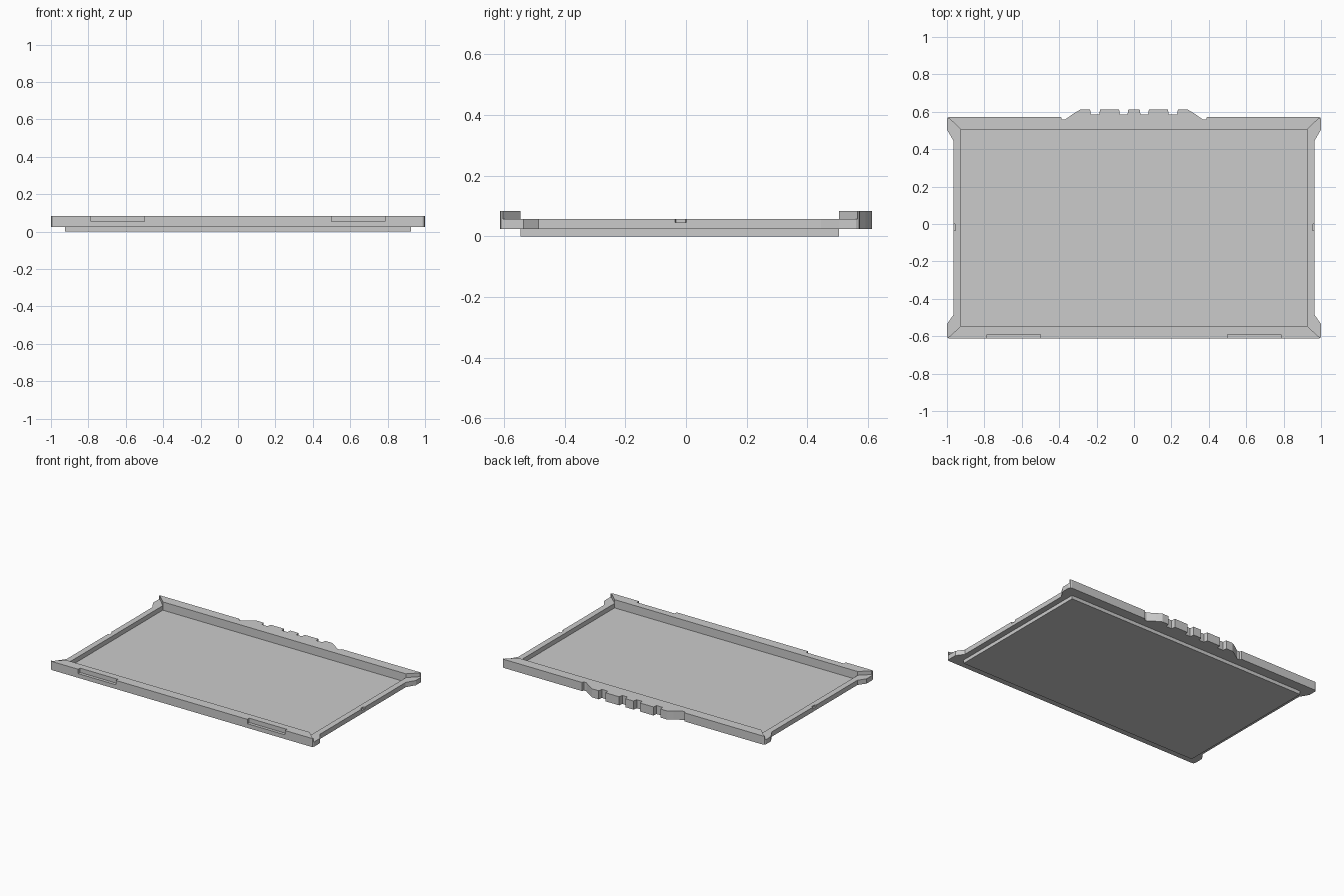
import bpy, bmesh

if "Cube" in bpy.data.objects:
    bpy.data.objects.remove(bpy.data.objects["Cube"])

Z_FLANGE, Z_FLOOR, Z_SIDE, Z_TOP = 0.024, 0.026, 0.057, 0.083
IX, IY0, IY1 = 0.925, -0.545, 0.504      # inner opening


def prism(name, pts, z0, z1):
    """Closed solid from a plan outline."""
    bm = bmesh.new()
    face = bm.faces.new([bm.verts.new((x, y, z0)) for x, y in pts])
    new = bmesh.ops.extrude_face_region(bm, geom=[face])["geom"]
    bmesh.ops.translate(bm, vec=(0, 0, z1 - z0),
                        verts=[v for v in new if isinstance(v, bmesh.types.BMVert)])
    bmesh.ops.recalc_face_normals(bm, faces=bm.faces)
    me = bpy.data.meshes.new(name)
    bm.to_mesh(me)
    bm.free()
    ob = bpy.data.objects.new(name, me)
    bpy.context.collection.objects.link(ob)
    return ob


def rect(x0, x1, y0, y1):
    return [(x0, y0), (x1, y0), (x1, y1), (x0, y1)]


def combine(target, other, op):
    """Apply a boolean and discard the helper."""
    other.hide_render = True
    m = target.modifiers.new("bool", "BOOLEAN")
    m.operation, m.solver, m.object = op, "EXACT", other
    bpy.context.view_layer.objects.active = target
    bpy.ops.object.modifier_apply(modifier=m.name)
    bpy.data.objects.remove(other, do_unlink=True)


# Frame outline, right half from front centre to back centre, with grip teeth
half = [(0.985, -0.613), (0.995, -0.61), (1.0, -0.6), (1.0, -0.535), (0.965, -0.485),
        (0.965, 0.445), (1.0, 0.505), (1.0, 0.56), (0.995, 0.57), (0.985, 0.573),
        (0.39, 0.573), (0.386, 0.56), (0.367, 0.56), (0.32, 0.592), (0.285, 0.613),
        (0.235, 0.613), (0.23, 0.585), (0.185, 0.585), (0.182, 0.613),
        (0.08, 0.613), (0.075, 0.585), (0.035, 0.585), (0.03, 0.613)]
tray = prism("shallow_tray", half + [(-x, y) for x, y in reversed(half)], Z_FLANGE, Z_TOP)

# Inner cavity
combine(tray, prism("cavity_cutter", rect(-IX, IX, IY0, IY1), Z_FLOOR, 0.2), "DIFFERENCE")

for s in (1, -1):
    # Lower side rails, mitred at the corners
    wedge = [(0.88, IY0), (IX, IY0), (0.988, -0.603), (1.1, -0.603),
             (1.1, 0.565), (0.988, 0.565), (IX, IY1), (0.88, IY1)]
    combine(tray, prism("side_cutter", [(s * x, y) for x, y in wedge], Z_SIDE, 0.2), "DIFFERENCE")
    # Small latch notch in each side rail
    notch = [(0.954, -0.033), (0.98, -0.04), (0.98, 0.005), (0.954, -0.002)]
    combine(tray, prism("notch_cutter", [(s * x, y) for x, y in notch], 0.046, 0.2), "DIFFERENCE")
    # Front hinge slots
    xs = sorted((s * 0.5, s * 0.787))
    combine(tray, prism("slot_cutter", rect(*xs, -0.7, -0.592), 0.053, 0.2), "DIFFERENCE")

# Stepped base plate below the frame
combine(tray, prism("base_plate", rect(-IX, IX, IY0, IY1), 0.0, 0.025), "UNION")
